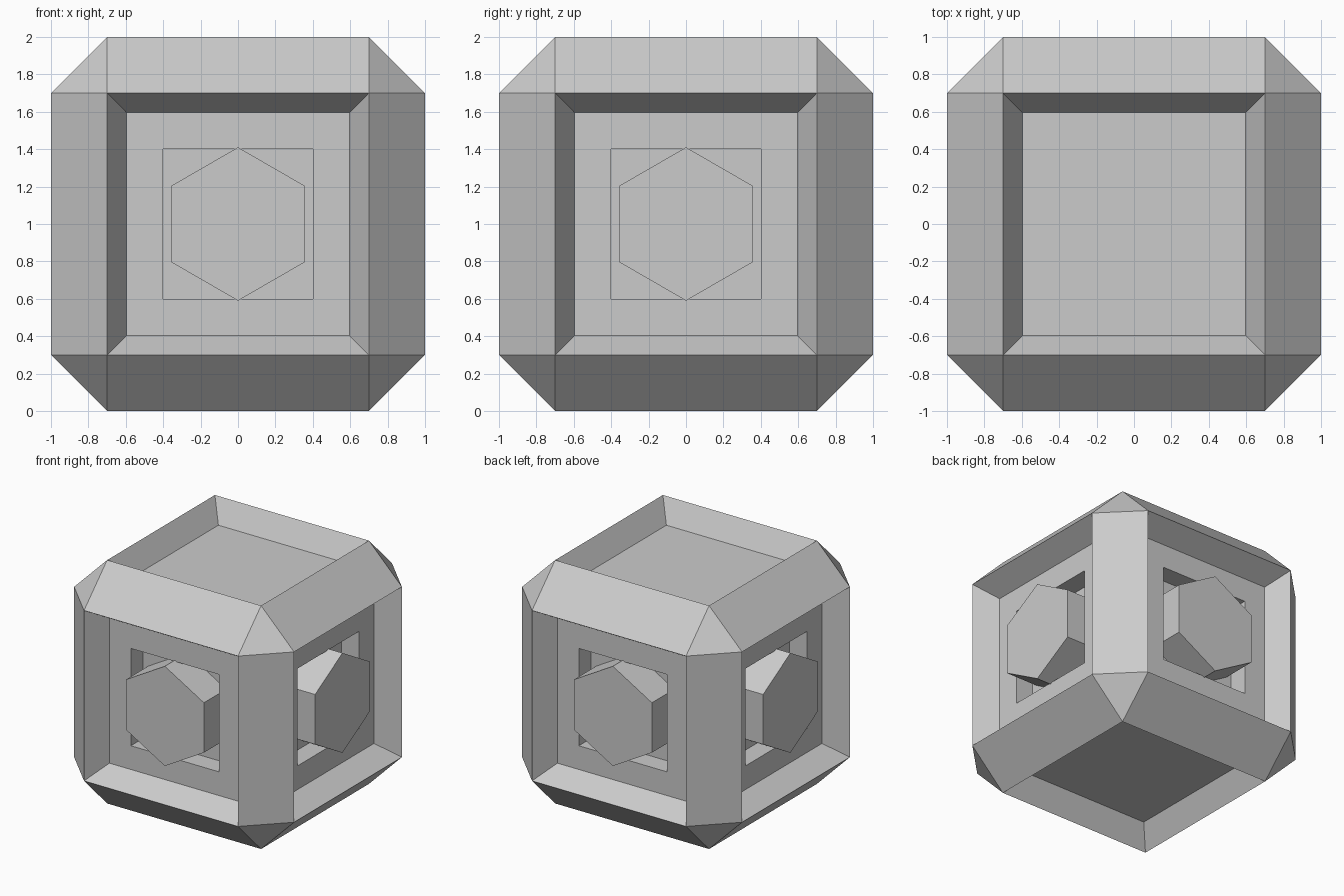
import bpy, bmesh, math
from mathutils import Matrix, Vector

if "Cube" in bpy.data.objects:
    bpy.data.objects.remove(bpy.data.objects["Cube"])

CENTRE = Vector((0, 0, 1))


def sink(bm, face, scale, depth):
    """Extrude a face, scale it about its centre and push it inwards."""
    n, c = face.normal.copy(), face.calc_center_median()
    new = bmesh.ops.extrude_discrete_faces(bm, faces=[face])["faces"][0]
    for v in new.verts:
        v.co = c + (v.co - c) * scale - n * depth
    new.normal_update()
    return new


def finish(bm, name):
    bmesh.ops.recalc_face_normals(bm, faces=bm.faces[:])
    mesh = bpy.data.meshes.new(name)
    bm.to_mesh(mesh)
    bm.free()
    ob = bpy.data.objects.new(name, mesh)
    bpy.context.collection.objects.link(ob)
    return ob


# Crate body: chamfered cube with tapered recesses on all six faces
bm = bmesh.new()
bmesh.ops.create_cube(bm, size=2)
bmesh.ops.bevel(bm, geom=bm.edges[:], offset=0.3, segments=1,
                affect='EDGES', profile=0.5)
bm.normal_update()
sides = [f for f in bm.faces if max(abs(a) for a in f.normal) > 0.99]
for face in sides:
    is_wall = abs(face.normal.z) < 0.5
    panel = sink(bm, face, 0.85, 0.18)
    # Square socket in the four walls
    if is_wall:
        rim = sink(bm, panel, 0.4 / 0.595, 0)
        sink(bm, rim, 1, 0.16)
bmesh.ops.translate(bm, verts=bm.verts[:], vec=CENTRE)
finish(bm, "crate_body")

# Hexagonal bolts standing in the sockets
for i, side in enumerate(("front", "right", "back", "left")):
    bm = bmesh.new()
    bmesh.ops.create_cone(bm, cap_ends=True, segments=6,
                          radius1=0.41, radius2=0.41, depth=0.30)
    turn = Matrix.Rotation(i * math.pi / 2, 4, 'Z')
    tip = Matrix.Rotation(math.pi / 2, 4, 'X')
    # Keep a corner of the hexagon pointing up
    place = (Matrix.Translation(CENTRE) @ turn
             @ Matrix.Translation((0, -0.80, 0)) @ tip)
    bmesh.ops.transform(bm, matrix=place, verts=bm.verts[:])
    finish(bm, side + "_hex_bolt")
